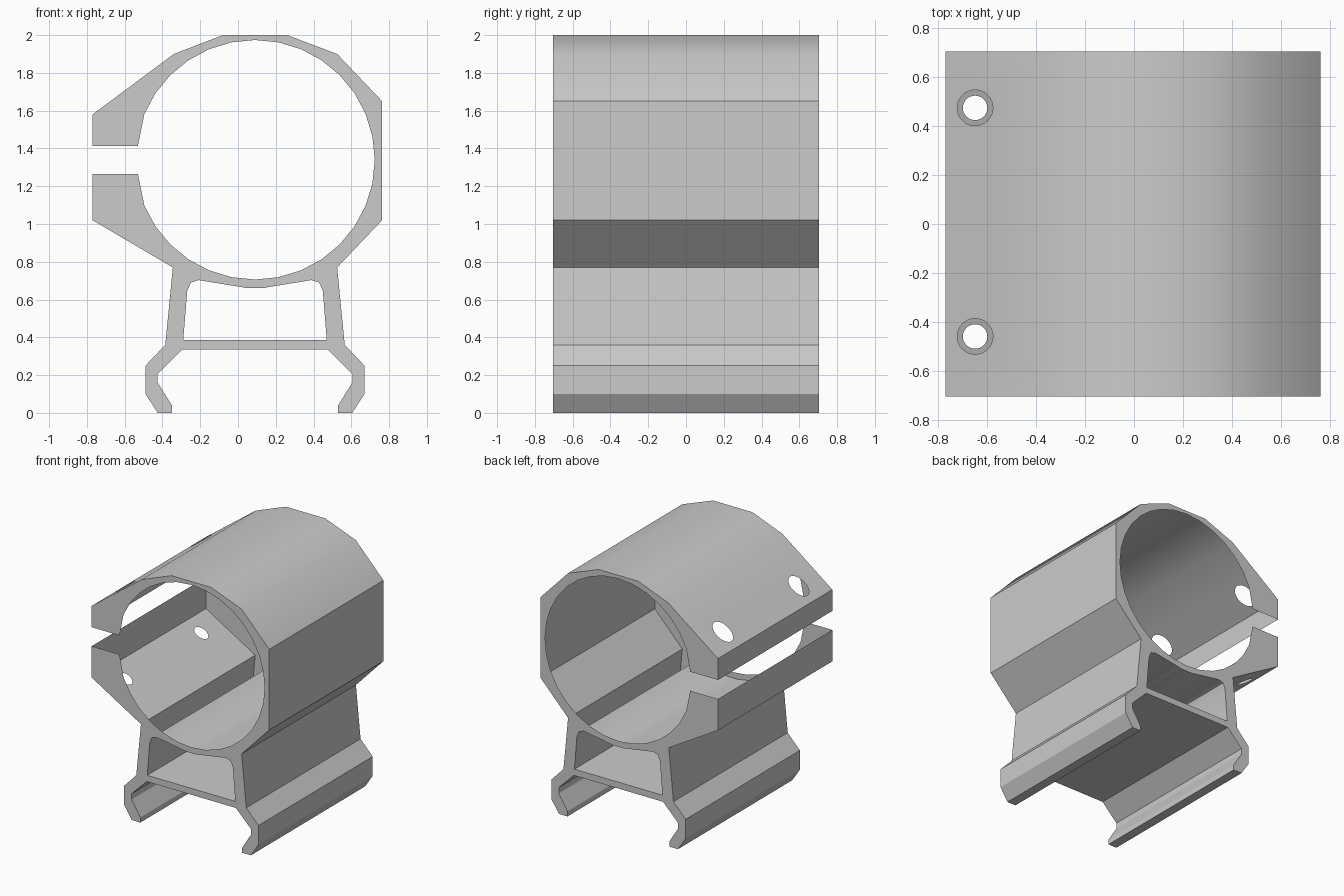
import bpy, bmesh, math

if "Cube" in bpy.data.objects:
    bpy.data.objects.remove(bpy.data.objects["Cube"])

AXIS, HALF = 0.09, 0.705          # x of the clamp's centre line, half length in y
BORE_Z, BORE_R = 1.34, 0.634
HOLE_X, HOLE_YS = -0.65, (-0.46, 0.475)


def mirror(points):
    return [(2 * AXIS - x, z) for x, z in reversed(points)]


# Rail foot: right half, going down the outside and back up the inside
foot = [(0.525, 0.77), (0.565, 0.36), (0.67, 0.25), (0.67, 0.10), (0.605, 0.0),
        (0.53, 0.0), (0.53, 0.04), (0.605, 0.16), (0.605, 0.205), (0.475, 0.335)]

# Clamp ring and ears around the foot, starting at the upper ear
outer = ([(-0.77, 1.413), (-0.77, 1.58), (-0.34, 1.90), (-0.08, 2.0), (0.26, 2.0),
          (0.525, 1.90), (0.763, 1.65), (0.763, 1.02)]
         + foot + mirror(foot) + [(-0.77, 1.02), (-0.77, 1.265)])

# Open bore with a slot at the left, 32-sided circle
bore = [(-0.53, 1.265)]
for i in range(18, 47):
    a = 2 * math.pi * i / 32
    bore.append((AXIS + BORE_R * math.cos(a), BORE_Z + BORE_R * math.sin(a)))
bore.append((-0.53, 1.413))

# Window between the legs
half_window = [(0.14, 0.661), (0.155, 0.665), (0.39, 0.703), (0.43, 0.69),
               (0.449, 0.645), (0.47, 0.385)]
window = half_window + mirror(half_window)

bm = bmesh.new()


def fill(loops, normal):
    """Fill the first loop, leaving the other loops as holes."""
    edges = []
    for loop in loops:
        vs = [bm.verts.new(p) for p in loop]
        edges += [bm.edges.new((vs[i], vs[i - 1])) for i in range(len(vs))]
    bmesh.ops.triangle_fill(bm, edges=edges, use_beauty=True, normal=normal)


def wall(p, q, hole_radius=0):
    """Wall between two profile points, with optional screw holes seen round from above."""
    (x0, z0), (x1, z1) = p, q
    rect = [(x0, -HALF, z0), (x1, -HALF, z1), (x1, HALF, z1), (x0, HALF, z0)]
    if not hole_radius:
        bm.faces.new([bm.verts.new(v) for v in rect])
        return
    slope = (z1 - z0) / (x1 - x0)
    loops = [rect]
    for hy in HOLE_YS:
        ring = []
        for i in range(32):
            a = 2 * math.pi * i / 32
            x = HOLE_X + hole_radius * math.cos(a)
            ring.append((x, hy + hole_radius * math.sin(a), z0 + slope * (x - x0)))
        loops.append(ring)
    fill(loops, (-slope, 0, 1))


# End caps
for y in (-HALF, HALF):
    fill([[(x, y, z) for x, z in loop] for loop in (outer + bore, window)], (0, y, 0))

# Outer skin; large screw holes in the upper ear, small ones in the lower
for i in range(len(outer) - 1):
    radius = {1: 0.073, len(outer) - 3: 0.05}.get(i, 0)
    wall(outer[i], outer[i + 1], radius)

# Window walls (the bore itself is an open shell)
for i in range(len(window)):
    wall(window[i - 1], window[i])

bmesh.ops.remove_doubles(bm, verts=bm.verts[:], dist=0.0005)
bmesh.ops.recalc_face_normals(bm, faces=bm.faces[:])
mesh = bpy.data.meshes.new("ring_clamp")
bm.to_mesh(mesh)
bm.free()

clamp = bpy.data.objects.new("ring_clamp", mesh)
bpy.context.collection.objects.link(clamp)
bpy.context.view_layer.objects.active = clamp
clamp.select_set(True)
bpy.ops.object.shade_smooth_by_angle(angle=math.radians(30))
